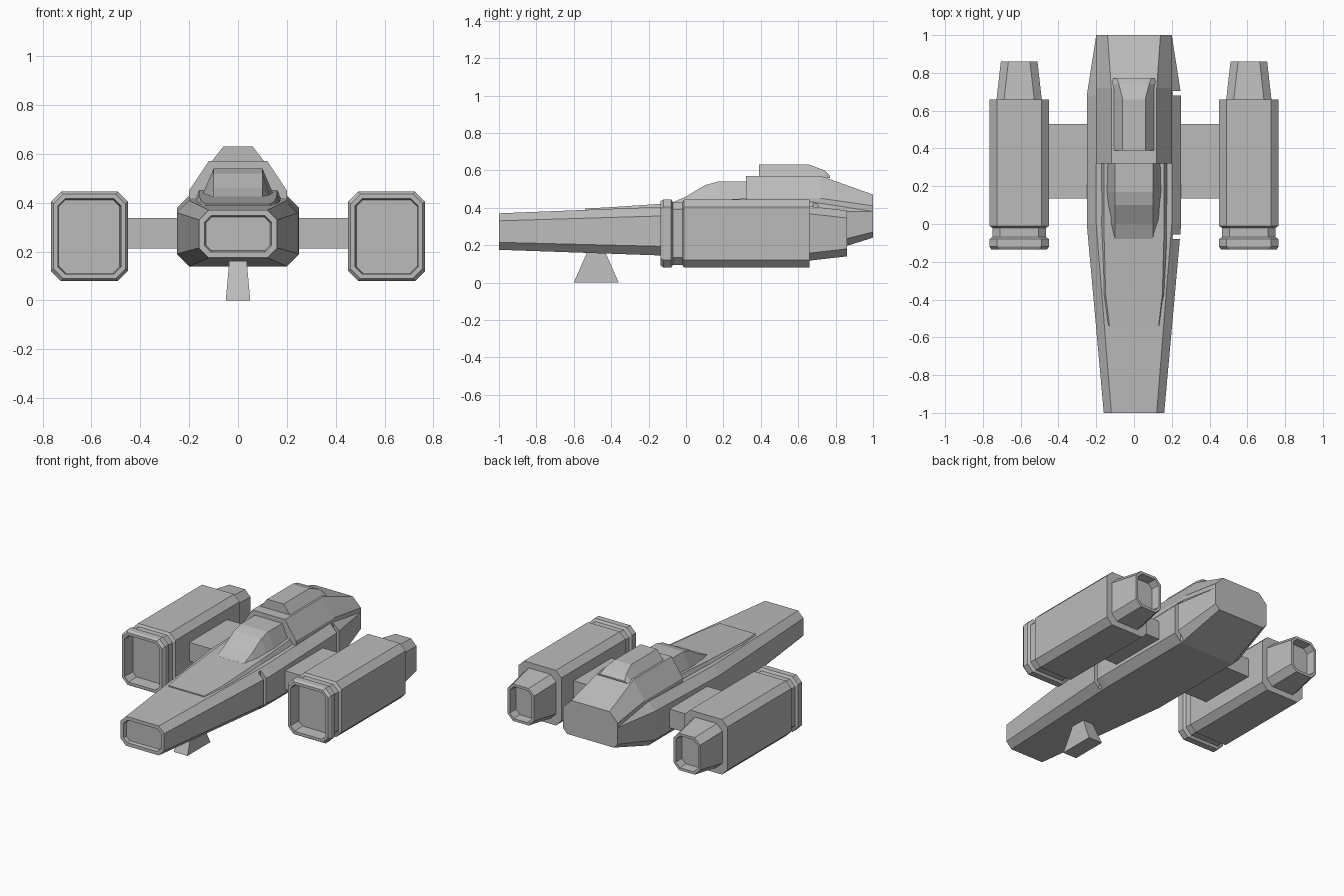
import bpy
import bmesh

default_cube = bpy.data.objects.get("Cube")
if default_cube:
    bpy.data.objects.remove(default_cube, do_unlink=True)

# One plain colour for every part
shade = .5
grey = bpy.data.materials.new("plain grey")
grey.use_nodes = True
grey.diffuse_color = (shade, shade, shade, 1)
surface = grey.node_tree.nodes["Principled BSDF"]
surface.inputs["Base Color"].default_value = grey.diffuse_color


def sink(face, rim, depth, bm):
    """Inset a flat face by its rim width, then push it inwards."""
    bmesh.ops.inset_individual(bm, faces=[face], thickness=rim)
    bmesh.ops.inset_individual(bm, faces=[face], thickness=rim / 4, depth=-depth)


def loft(name, rings, front_recess=None, rear_recess=None):
    """Join rings of points with flat faces, cap the ends and sink the recesses."""
    bm = bmesh.new()
    rows = [[bm.verts.new(point) for point in ring] for ring in rings]
    for near, far in zip(rows, rows[1:]):
        for i in range(len(near)):
            bm.faces.new((near[i - 1], near[i], far[i], far[i - 1]))
    front_cap = bm.faces.new(rows[0])
    rear_cap = bm.faces.new(rows[-1])
    bmesh.ops.recalc_face_normals(bm, faces=bm.faces)
    if front_recess:
        sink(front_cap, *front_recess, bm)
    if rear_recess:
        sink(rear_cap, *rear_recess, bm)
    mesh = bpy.data.meshes.new(name)
    bm.to_mesh(mesh)
    bm.free()
    mesh.materials.append(grey)
    part = bpy.data.objects.new(name, mesh)
    bpy.context.collection.objects.link(part)
    return part


def mirrored(y, half, centre=0):
    """Closed section from its right-hand half, listed from bottom to top."""
    right = [(centre + x, y, z) for x, z in half]
    left = [(centre - x, y, z) for x, z in reversed(half)]
    return right + left


def octagon(y, width, low, high, chamfer, centre=0):
    """Rectangle with its four corners cut off."""
    inner = width - chamfer
    half = [(inner, low), (width, low + chamfer), (width, high - chamfer), (inner, high)]
    return mirrored(y, half, centre)


def tapered(name, low, stations):
    """Body with sloping sides above one flat, hidden base height."""
    return loft(name, [
        mirrored(y, [(base, low), (top, high)]) for y, base, top, high in stations
    ])


def box(name, x_range, y_range, z_range):
    return loft(name, [
        [(x_range[0], y, z_range[0]), (x_range[1], y, z_range[0]),
         (x_range[1], y, z_range[1]), (x_range[0], y, z_range[1])]
        for y in y_range
    ])


# Main hull with a shallow recess in the nose
hull = loft("hull", [
    octagon(-1, .16, .175, .37, .04),
    octagon(0, .25, .14, .41, .05),
    octagon(.68, .25, .14, .43, .05),
    octagon(1, .2, .24, .41, .03),
], front_recess=(.025, .02))

# Two panel grooves cut into the left flank
groove_width = .025
for place, start in (("front", -.08), ("rear", .68)):
    cutter = box(place + "_groove_cutter", (.205, .4), (start, start + groove_width), (0, .6))
    cutter.hide_render = True
    cutter.hide_viewport = True
    groove = hull.modifiers.new(place + " groove", "BOOLEAN")
    groove.operation = "DIFFERENCE"
    groove.object = cutter

# Shoulder deck that rises out of the nose
tapered("shoulder_deck", .36, [
    (-.54, .145, .13, .395),
    (-.37, .19, .15, .405),
    (0, .2, .16, .43),
    (.4, .2, .16, .455),
])

# Cockpit canopy with a curved windscreen
tapered("canopy", .4, [
    (-.08, .11, .1, .425),
    (0, .14, .1, .46),
    (.1, .15, .1, .52),
    (.17, .16, .1, .54),
    (.36, .16, .1, .54),
])

# Rear cabin with upright walls below its sloping roof sides
cabin_width = .2
loft("rear_cabin", [
    mirrored(y, [(cabin_width, .37), (cabin_width, shoulder), (roof, top)])
    for y, shoulder, roof, top in (
        (.32, .45, .12, .57),
        (.72, .45, .12, .57),
        (1, .41, .14, .47),
    )
])

# Roof housing with a sloping tail
tapered("roof_housing", .56, [
    (.39, .115, .06, .63),
    (.66, .115, .06, .63),
    (.74, .115, .08, .6),
    (.77, .11, .09, .57),
])


def pod_rings(centre, stations):
    """Engine sections, each given by its distance inside the full outline."""
    return [
        octagon(y, .157 - shrink, .08 + shrink, .445 - shrink, .04, centre)
        for y, shrink in stations
    ]


# Engines and their struts on both sides
collar = [(-.135, .01), (-.12, 0), (-.08, 0), (-.07, .015)]
casing = [(-.02, .015), (-.01, 0), (.66, 0)]
nozzle = [(.64, .035), (.86, .06)]
for side, sign in (("left", 1), ("right", -1)):
    centre = sign * .608
    loft(side + "_engine_pod", pod_rings(centre, collar + casing), front_recess=(.02, .08))
    loft(side + "_exhaust_nozzle", pod_rings(centre, nozzle), rear_recess=(.018, .06))
    box(side + "_wing_strut", (sign * .2, sign * .5), (.135, .53), (.213, .337))

# Landing skid, wide at the ground
skid_centre = -.48
loft("landing_skid", [
    [(x, skid_centre + y, z) for x, y in ((-w, -d), (w, -d), (w, d), (-w, d))]
    for z, w, d in ((0, .05, .12), (.17, .035, .045))
])
